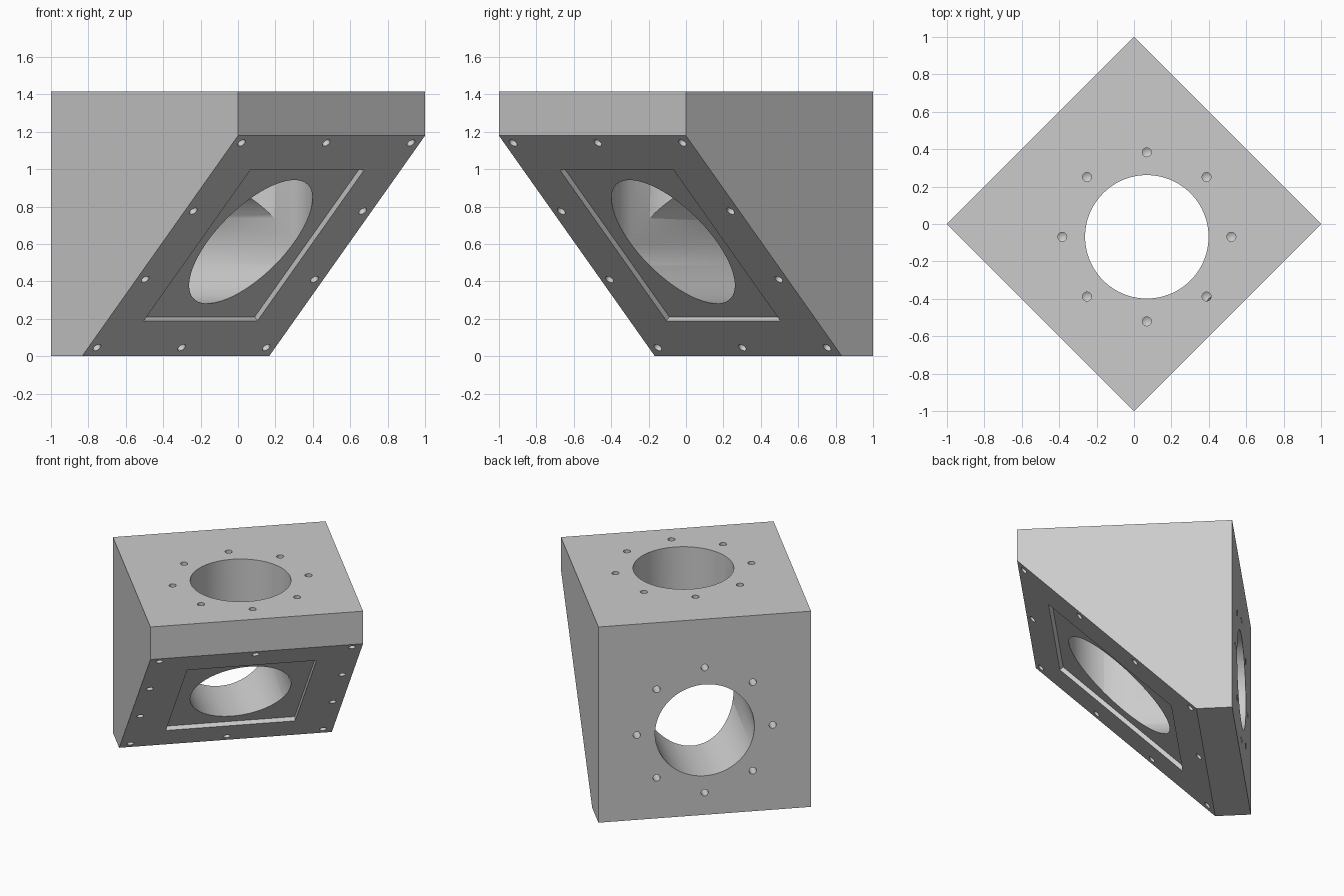
import bpy
import bmesh
from math import cos, sin, pi, radians, sqrt
from mathutils import Matrix, Vector

if "Cube" in bpy.data.objects:
    bpy.data.objects.remove(bpy.data.objects["Cube"])

HALF = sqrt(0.5)              # half the side of the cube
SLOPE = 0.472                 # sloped face lies on z = x + SLOPE
BORE_X, BORE_Z = 0.097, 0.612
BORE_R, RING_R, SCREW_R = 0.33, 0.452, 0.024
UP = Vector((0, 0, 1))
INTO_TOP, INTO_BACK = -UP, Vector((1, 0, 0))
INTO_SLOPE = Vector((-1, 0, 1)).normalized()

grey = bpy.data.materials.new("light_grey")
grey.use_nodes = True
COLOUR = (0.6, 0.6, 0.6, 1)
grey.diffuse_color = COLOUR
grey.node_tree.nodes["Principled BSDF"].inputs["Base Color"].default_value = COLOUR


def make_object(name, bm):
    bmesh.ops.recalc_face_normals(bm, faces=bm.faces)
    mesh = bpy.data.meshes.new(name)
    bm.to_mesh(mesh)
    bm.free()
    obj = bpy.data.objects.new(name, mesh)
    bpy.context.collection.objects.link(obj)
    return obj


def add_drill(bm, start, direction, depth, radius, sides, pointed=True):
    """Cylinder beginning just outside the surface, with a conical drill tip."""
    lead = 0.04
    place = (Matrix.Translation(start + direction * (depth - lead) / 2)
             @ direction.to_track_quat('Z', 'Y').to_matrix().to_4x4())
    made = bmesh.ops.create_cone(bm, cap_ends=True, segments=sides, radius1=radius,
                                 radius2=radius, depth=depth + lead, matrix=place)
    if pointed:
        bm.normal_update()
        faces = {f for v in made["verts"] for f in v.link_faces}
        tip = [f for f in faces if f.normal.dot(direction) > 0.9]
        bmesh.ops.poke(bm, faces=tip, offset=radius * 0.6)


def cutter(name, drills, **options):
    bm = bmesh.new()
    for start, direction, depth, radius, sides in drills:
        add_drill(bm, Vector(start), direction, depth, radius, sides, **options)
    return make_object(name, bm)


# Body: cube with its lower front corner sliced off at 45 degrees
bm = bmesh.new()
profile = [(-HALF, 0), (-SLOPE, 0), (HALF, HALF + SLOPE), (HALF, 2 * HALF), (-HALF, 2 * HALF)]
side = bm.faces.new([bm.verts.new((x, -HALF, z)) for x, z in profile])
out = bmesh.ops.extrude_face_region(bm, geom=[side])
bmesh.ops.translate(bm, vec=(0, 2 * HALF, 0),
                    verts=[v for v in out["geom"] if isinstance(v, bmesh.types.BMVert)])
body = make_object("mirror_block", bm)
body.data.materials.append(grey)

# Shallow rectangular pocket in the sloped face
POCKET_X = 0.121
bm = bmesh.new()
bmesh.ops.create_cube(bm, size=1, matrix=(
    Matrix.Translation((POCKET_X, 0, POCKET_X + SLOPE))
    @ Matrix.Rotation(radians(-45), 4, 'Y') @ Matrix.Diagonal((1.141, 0.86, 0.06, 1))))
cutters = [make_object("pocket_cutter", bm)]

# Two bores that meet on the pocket floor
cutters.append(cutter("top_bore_cutter",
                      [((BORE_X, 0, 2 * HALF), INTO_TOP, 1.3, BORE_R, 96)], pointed=False))
cutters.append(cutter("back_bore_cutter",
                      [((-HALF, 0, BORE_Z), INTO_BACK, 1.3, BORE_R, 96)], pointed=False))

# Rings of eight screw holes around both bores
ring = [(RING_R * cos(i * pi / 4), RING_R * sin(i * pi / 4)) for i in range(8)]
cutters.append(cutter("top_screw_cutter", [
    ((BORE_X + u, v, 2 * HALF), INTO_TOP, 0.2, SCREW_R, 24) for u, v in ring]))
cutters.append(cutter("back_screw_cutter", [
    ((-HALF, v, BORE_Z + u), INTO_BACK, 0.2, SCREW_R, 24) for u, v in ring]))

# Ten screw holes around the border of the sloped face
rows = [POCKET_X + 0.3647 * k for k in (-1.5, -0.5, 0.5, 1.5)]
border = [(x, y) for x in rows for y in (-0.64, 0, 0.64) if y or x in (rows[0], rows[-1])]
cutters.append(cutter("slope_screw_cutter", [
    ((x, y, x + SLOPE), INTO_SLOPE, 0.2, SCREW_R, 24) for x, y in border]))

# Cut everything, then keep only the finished block
for tool in cutters:
    tool.hide_render = True
    mod = body.modifiers.new(tool.name, 'BOOLEAN')
    mod.operation, mod.solver, mod.object = 'DIFFERENCE', 'EXACT', tool
graph = bpy.context.evaluated_depsgraph_get()
finished = bpy.data.meshes.new_from_object(body.evaluated_get(graph))
body.modifiers.clear()
body.data = finished
for tool in cutters:
    bpy.data.objects.remove(tool)

# Turn the block so that its corners lie on the axes
finished.transform(Matrix.Rotation(radians(-45), 4, 'Z'))
finished.materials.clear()
finished.materials.append(grey)
for poly in finished.polygons:
    poly.material_index = 0
bpy.ops.object.select_all(action='DESELECT')
body.select_set(True)
bpy.context.view_layer.objects.active = body
bpy.ops.object.shade_smooth_by_angle(angle=radians(30))
